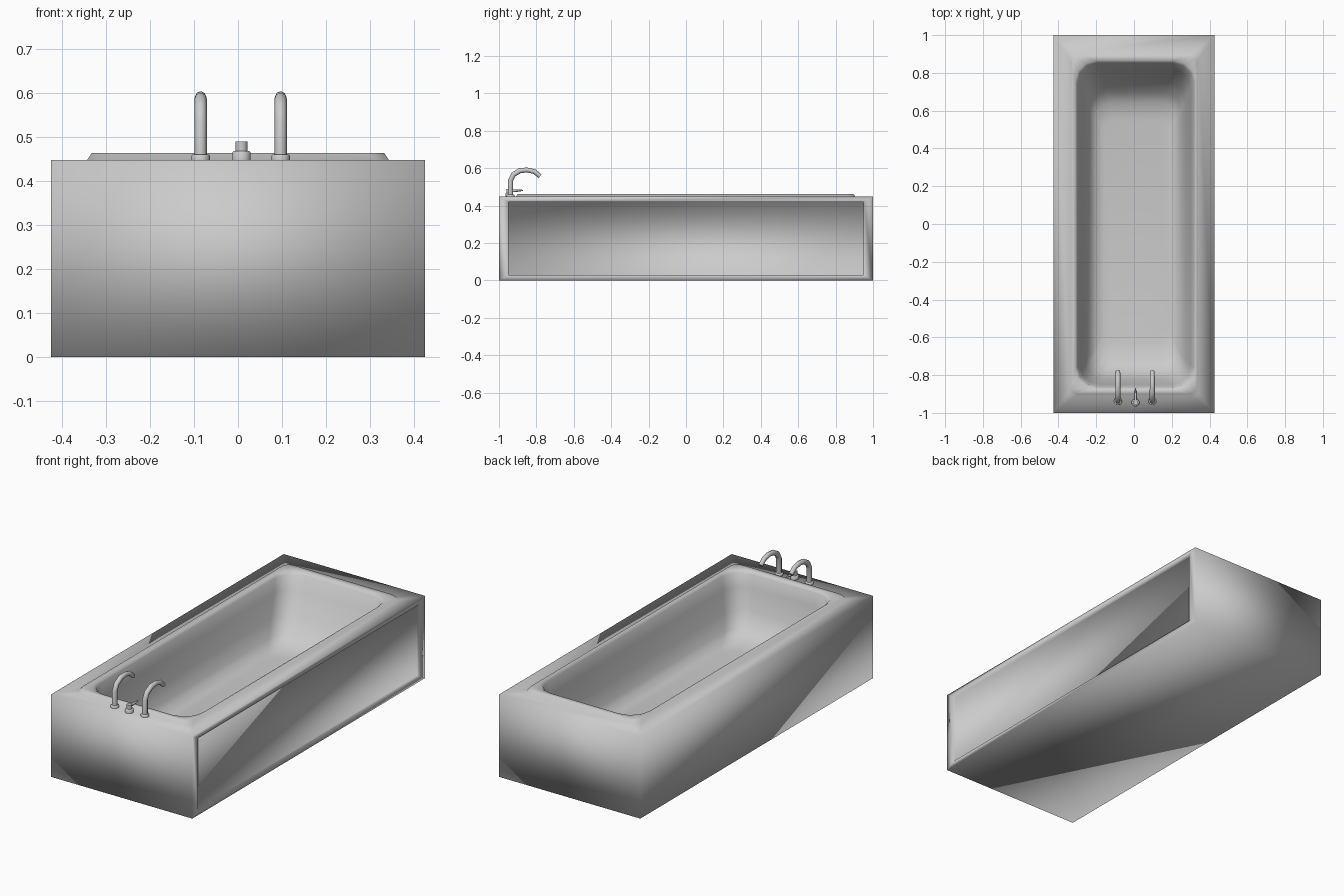
import bpy, bmesh, math
from mathutils import Vector

if "Cube" in bpy.data.objects:
    bpy.data.objects.remove(bpy.data.objects["Cube"])


def finish(bm, name, angle=40):
    bmesh.ops.recalc_face_normals(bm, faces=bm.faces)
    me = bpy.data.meshes.new(name)
    bm.to_mesh(me)
    bm.free()
    ob = bpy.data.objects.new(name, me)
    bpy.context.collection.objects.link(ob)
    bpy.ops.object.select_all(action='DESELECT')
    ob.select_set(True)
    bpy.context.view_layer.objects.active = ob
    if angle >= 180:
        bpy.ops.object.shade_smooth()
    else:
        bpy.ops.object.shade_smooth_by_angle(angle=math.radians(angle))
    return ob


def bridge(bm, loops):
    n = len(loops[0])
    for a, b in zip(loops, loops[1:]):
        for i in range(n):
            j = (i + 1) % n
            bm.faces.new((a[i], a[j], b[j], b[i]))


def rounded_rect(bm, x0, x1, y0, y1, r, z, seg=3):
    corners = ((x1 - r, y1 - r), (x0 + r, y1 - r), (x0 + r, y0 + r), (x1 - r, y0 + r))
    loop = []
    for k, (cx, cy) in enumerate(corners):
        for i in range(seg + 1):
            a = math.pi / 2 * (k + i / seg)
            loop.append(bm.verts.new((cx + r * math.cos(a), cy + r * math.sin(a), z)))
    return loop


def sweep(name, x, path, sides=10, angle=50):
    """Round section swept along (y, z, radius) points at a fixed x."""
    bm = bmesh.new()
    pts = [Vector((x, y, z)) for y, z, r in path]
    loops = []
    for i, p in enumerate(pts):
        t = (pts[min(i + 1, len(pts) - 1)] - pts[max(i - 1, 0)]).normalized()
        side = Vector((1, 0, 0))
        up = t.cross(side)
        r = path[i][2]
        loops.append([bm.verts.new(p + r * (math.cos(a) * side + math.sin(a) * up))
                      for a in (2 * math.pi * k / sides for k in range(sides))])
    bridge(bm, loops)
    bm.faces.new(loops[0])
    bm.faces.new(loops[-1])
    return finish(bm, name, angle)


# Tub body: outer box, deck, raised lip, then the basin (x0, x1, y0, y1, corner radius, z)
layers = [
    (-.425, .425, -1, 1, 0, 0),
    (-.425, .425, -1, 1, 0, .448),
    (-.343, .343, -.91, .905, .03, .448),
    (-.333, .333, -.90, .895, .04, .463),
    (-.310, .325, -.875, .865, .11, .461),
    (-.300, .315, -.865, .853, .11, .448),
    (-.285, .300, -.850, .820, .10, .38),
    (-.260, .275, -.820, .755, .10, .27),
    (-.235, .250, -.780, .695, .09, .19),
    (-.205, .225, -.720, .640, .08, .155),
    (-.165, .185, -.620, .550, .06, .142),
]
bm = bmesh.new()
loops = [rounded_rect(bm, *l) for l in layers]
bridge(bm, loops)
bm.faces.new(loops[0])
bm.faces.new(loops[-1])
bmesh.ops.remove_doubles(bm, verts=bm.verts, dist=1e-5)
bmesh.ops.recalc_face_normals(bm, faces=bm.faces)

# Shallow recessed panel in the right-hand side
panel = max(bm.faces, key=lambda f: f.calc_area() if f.normal.x > .9 else 0)
bmesh.ops.inset_individual(bm, faces=[panel], thickness=.028)
for v in panel.verts:
    v.co.y = math.copysign(.95, v.co.y)
    v.co.z = .03 if v.co.z < .2 else .42
bmesh.ops.inset_individual(bm, faces=[panel], thickness=.001, depth=-.012)
finish(bm, "bathtub_body", 180)

# Pair of curved spouts with collars
spout = [(-.938, .445, .014), (-.938, .535, .014), (-.922, .567, .014), (-.888, .587, .014),
         (-.850, .591, .013), (-.810, .582, .013), (-.780, .557, .012)]
for side, x in (("left", -.085), ("right", .097)):
    sweep(side + "_spout", x, spout, 8)
    sweep(side + "_spout_collar", x, [(-.938, .446, .021), (-.938, .457, .021), (-.938, .460, .018)], 12)

# Centre control knob with a thin tapering lever
sweep("knob_base", .008, [(-.945, .446, .021), (-.945, .465, .021), (-.945, .468, .018)], 12)
sweep("knob_top", .008, [(-.945, .466, .014), (-.945, .490, .014)], 12)
sweep("knob_lever", .008, [(-.940, .479, .008), (-.900, .480, .006), (-.872, .482, .003)], 8)
